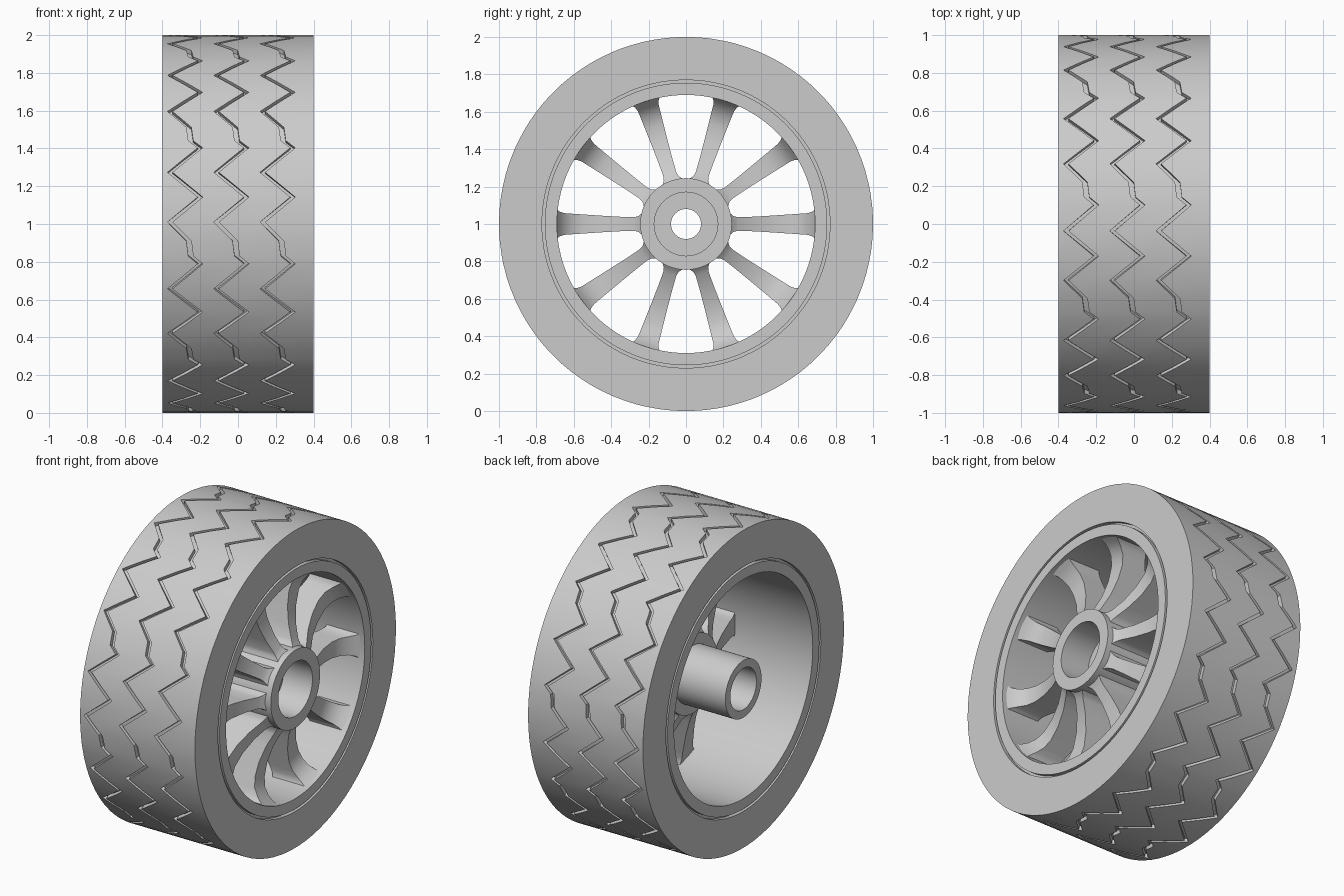
import bpy
import bmesh
from math import cos, sin, radians, pi
from mathutils import Vector

cube = bpy.data.objects.get("Cube")
if cube:
    bpy.data.objects.remove(cube)

GREY = (0.6, 0.6, 0.6, 1)
grey = bpy.data.materials.new("grey")
grey.use_nodes = True
grey.diffuse_color = GREY
grey.node_tree.nodes["Principled BSDF"].inputs["Base Color"].default_value = GREY


def polar(x, r, a, side=0):
    """Point at radius r and angle a around the axle, shifted sideways."""
    return Vector((x, -r * cos(a) + side * sin(a), 1 + r * sin(a) + side * cos(a)))


def loft(bm, sections, wrap):
    """Skin closed sections; join the last to the first, or cap both ends."""
    rings = [[bm.verts.new(p) for p in s] for s in sections]
    n = len(rings[0])
    pairs = list(zip(rings, rings[1:]))
    if wrap:
        pairs.append((rings[-1], rings[0]))
    else:
        bm.faces.new(rings[0])
        bm.faces.new(rings[-1])
    for a, b in pairs:
        for i in range(n):
            j = (i + 1) % n
            bm.faces.new((a[i], a[j], b[j], b[i]))


def finish(name, bm):
    bmesh.ops.recalc_face_normals(bm, faces=bm.faces)
    mesh = bpy.data.meshes.new(name)
    bm.to_mesh(mesh)
    bm.free()
    mesh.materials.append(grey)
    obj = bpy.data.objects.new(name, mesh)
    bpy.context.collection.objects.link(obj)
    bpy.ops.object.select_all(action="DESELECT")
    obj.select_set(True)
    bpy.context.view_layer.objects.active = obj
    bpy.ops.object.shade_smooth_by_angle(angle=radians(30))


def revolve(name, profile, steps=96):
    bm = bmesh.new()
    loft(bm, [[polar(x, r, 2 * pi * i / steps) for x, r in profile]
              for i in range(steps)], True)
    finish(name, bm)


# Tyre: the section is swept round the axle while its three grooves zigzag
HALF = 0.4
GROOVE_CENTRES = (-0.28, -0.035, 0.21)
GROOVE_HALF, GROOVE_FLOOR = 0.013, 0.975
# zigzag of one repeat: angle in degrees, sideways offset
ZIGZAG = [(-12.2, 0.08), (-9.8, 0.03), (-5.2, 0.02), (0.6, -0.08),
          (8.2, 0.08), (15.9, -0.08), (23.8, 0.08)]
REPEATS = 10


def tyre_section(a, offset):
    pts = [(-HALF, 1)]
    for c in GROOVE_CENTRES:
        lo, hi = c + offset - GROOVE_HALF, c + offset + GROOVE_HALF
        pts += [(lo, 1), (lo, GROOVE_FLOOR), (hi, GROOVE_FLOOR), (hi, 1)]
    pts += [(HALF, 1), (HALF, 0.77), (0.375, 0.77), (0.375, 0.745),
            (-0.375, 0.745), (-0.375, 0.77), (-HALF, 0.77)]
    return [polar(x, r, a) for x, r in pts]


sections = []
for k in range(REPEATS):
    for (a0, x0), (a1, x1) in zip(ZIGZAG, ZIGZAG[1:]):
        cuts = 2 if a1 - a0 > 5 else 1
        for i in range(cuts):
            t = i / cuts
            angle = radians(a0 + (a1 - a0) * t + k * 360 / REPEATS)
            sections.append(tyre_section(angle, x0 + (x1 - x0) * t))
bm = bmesh.new()
loft(bm, sections, True)
finish("tyre", bm)

# Rim barrel
revolve("rim", [(-HALF, 0.69), (HALF, 0.69), (HALF, 0.755), (-HALF, 0.755)])

# Hub with a wide front bore, an inner wall and a long rear axle tube
revolve("hub", [(HALF, 0.245), (HALF, 0.17), (0.2, 0.17), (0.2, 0.08),
                (0.12, 0.08), (0.12, 0.13), (-HALF, 0.13), (-HALF, 0.18),
                (-0.05, 0.18), (-0.05, 0.245)], 64)

# Spokes: radius, front x, back x, half width
SPOKE = [(0.235, 0.37, -0.04, 0.058), (0.255, 0.35, -0.03, 0.042),
         (0.28, 0.335, -0.01, 0.036), (0.36, 0.3, 0.03, 0.039),
         (0.46, 0.275, 0.07, 0.045), (0.55, 0.27, 0.1, 0.051),
         (0.61, 0.285, 0.12, 0.055), (0.65, 0.315, 0.13, 0.058),
         (0.675, 0.345, 0.138, 0.066), (0.7, 0.39, 0.145, 0.086)]
SPOKES = 10
bm = bmesh.new()
for k in range(SPOKES):
    a = 2 * pi * k / SPOKES
    loft(bm, [[polar(f, r, a, -w), polar(f, r, a, w),
               polar(b, r, a, w), polar(b, r, a, -w)]
              for r, f, b, w in SPOKE], False)
finish("spokes", bm)
